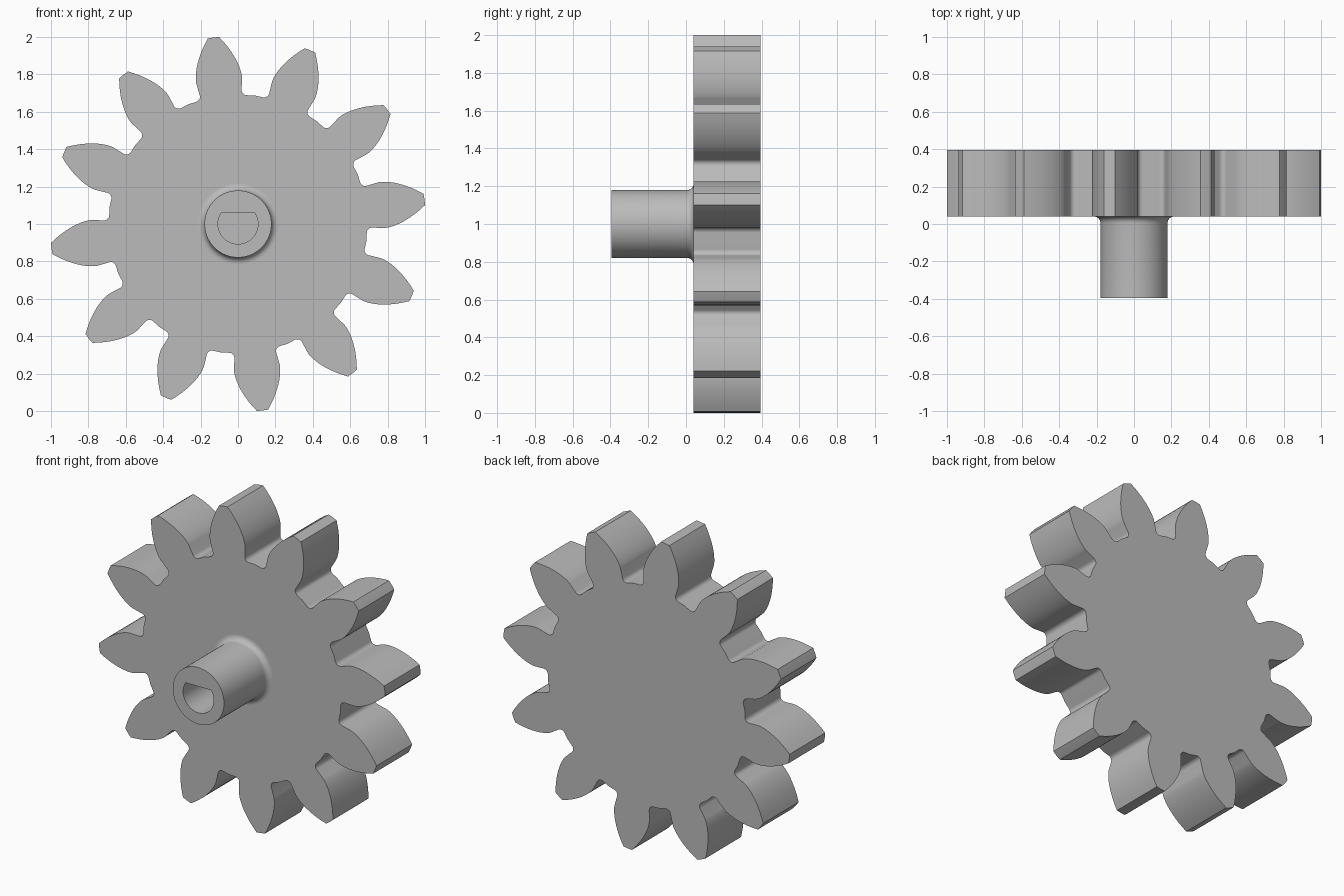
import bpy
import bmesh
import math

cube = bpy.data.objects.get("Cube")
if cube:
    bpy.data.objects.remove(cube, do_unlink=True)

TEETH = 12
R_TIP, R_BASE, R_ROOT = 1.005, 0.782, 0.69
HALF_BASE = 0.158              # half angle of a tooth at the base circle
FRONT, BACK = 0.04, 0.395      # gear faces along y
SHAFT_END = -0.395
SEGMENTS = 64

grey = bpy.data.materials.new("grey_plastic")
grey.use_nodes = True
colour = (0.5, 0.5, 0.5, 1)
grey.diffuse_color = colour
grey.node_tree.nodes["Principled BSDF"].inputs["Base Color"].default_value = colour


def add_object(name, bm, angle):
    bmesh.ops.recalc_face_normals(bm, faces=bm.faces)
    mesh = bpy.data.meshes.new(name)
    bm.to_mesh(mesh)
    bm.free()
    mesh.materials.append(grey)
    obj = bpy.data.objects.new(name, mesh)
    obj.location.z = 1
    bpy.context.collection.objects.link(obj)
    bpy.ops.object.select_all(action="DESELECT")
    obj.select_set(True)
    bpy.context.view_layer.objects.active = obj
    bpy.ops.object.shade_smooth_by_angle(angle=math.radians(angle))
    return obj


def half_tooth():
    """One flank from root to tip as (radius, angle from tooth centre)."""
    points = []
    # root fillet: quarter arc from the root circle up to the radial flank
    fillet = 0.027
    for i in range(6):
        t = math.pi / 2 * i / 5
        radius = R_ROOT + fillet * (1 - math.cos(t))
        points.append((radius, HALF_BASE + fillet * (1 - math.sin(t)) / radius))
    # involute flank
    for i in range(13):
        radius = R_BASE + (R_TIP - R_BASE) * (i / 12) ** 1.5
        a = math.acos(R_BASE / radius)
        points.append((radius, HALF_BASE - (math.tan(a) - a)))
    return points


# Gear wheel: tooth outline repeated around the axis and extruded
flank = half_tooth()
tooth = [(r, -a) for r, a in flank] + [(R_TIP + 0.001, 0)] + [(r, a) for r, a in reversed(flank)]
pitch = 2 * math.pi / TEETH
gap = pitch / 2
tooth += [(R_ROOT + 0.003, gap)]
bm = bmesh.new()
outline = []
for k in range(TEETH):
    centre = math.radians(7.5) + k * pitch
    for r, a in tooth:
        outline.append(bm.verts.new((r * math.cos(centre + a), FRONT, r * math.sin(centre + a))))
face = bm.faces.new(outline)
extruded = bmesh.ops.extrude_face_region(bm, geom=[face], use_keep_orig=True)
new_verts = [g for g in extruded["geom"] if isinstance(g, bmesh.types.BMVert)]
bmesh.ops.translate(bm, verts=new_verts, vec=(0, BACK - FRONT, 0))
add_object("gear_wheel", bm, 25)

# Shaft: lofted rings with a flared foot and a D-shaped socket
SHAFT_R, FOOT, BORE_R = 0.179, 0.035, 0.107
FLAT = BORE_R * math.sin(math.radians(33.75))


def round_radius(r):
    return lambda a: r


def bore_radius(a):
    return min(BORE_R, FLAT / math.sin(a)) if math.sin(a) > 0 else BORE_R


profile = [(FRONT + 0.01, round_radius(SHAFT_R + FOOT))]
for i in range(7):
    t = math.pi / 2 * i / 6
    profile.append((FRONT - FOOT * (1 - math.cos(t)),
                    round_radius(SHAFT_R + FOOT * (1 - math.sin(t)))))
profile += [(SHAFT_END, round_radius(SHAFT_R)),
            (SHAFT_END, bore_radius),
            (FRONT + 0.01, bore_radius)]

bm = bmesh.new()
rings = []
for y, radius in profile:
    ring = []
    for i in range(SEGMENTS):
        a = 2 * math.pi * i / SEGMENTS
        ring.append(bm.verts.new((radius(a) * math.cos(a), y, radius(a) * math.sin(a))))
    rings.append(ring)
for k, ring in enumerate(rings):
    following = rings[(k + 1) % len(rings)]
    for i in range(SEGMENTS):
        j = (i + 1) % SEGMENTS
        bm.faces.new((ring[i], ring[j], following[j], following[i]))
add_object("shaft_with_d_socket", bm, 30)
